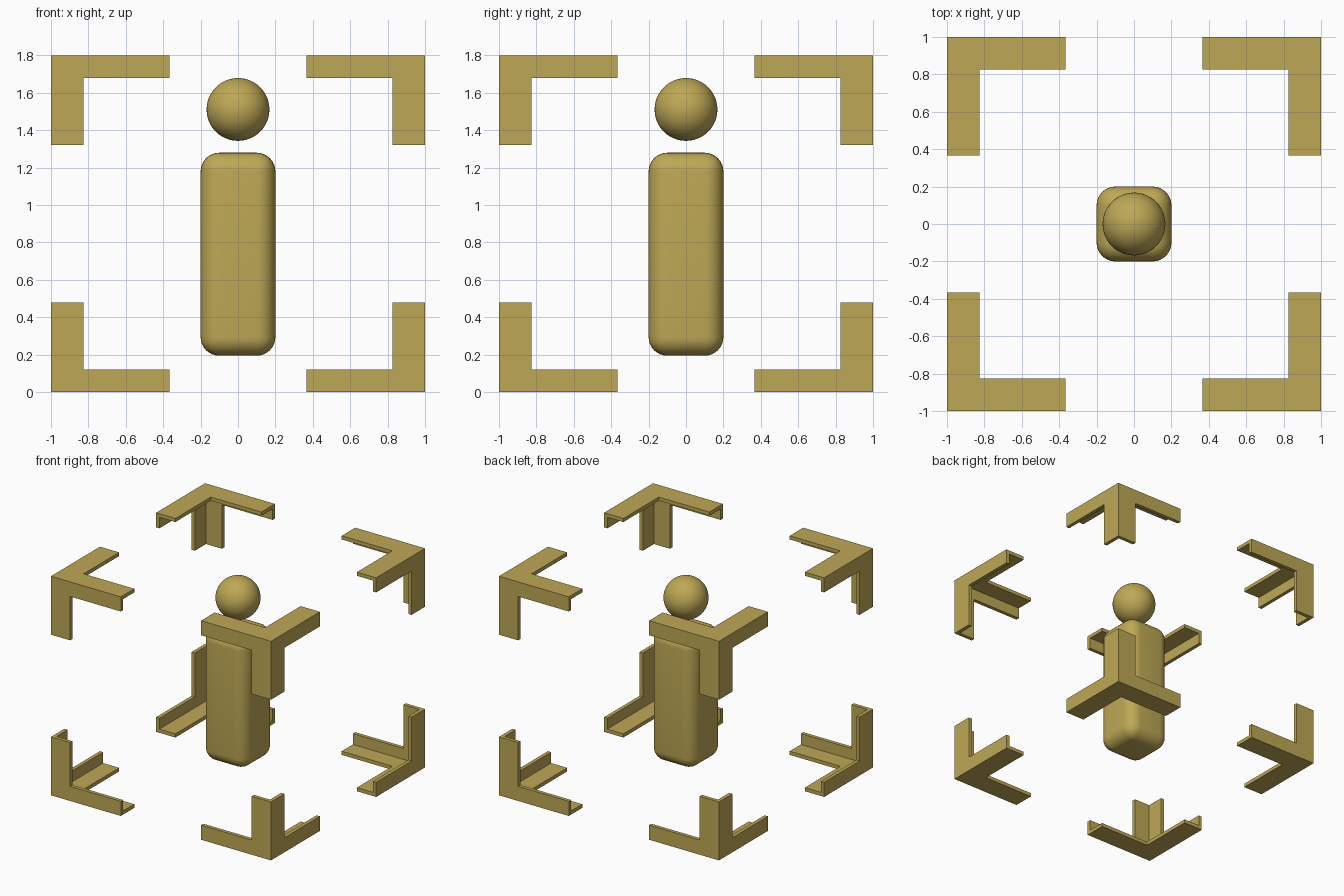
import bpy
import bmesh
from itertools import product
from math import radians
from mathutils import Vector

cube = bpy.data.objects.get("Cube")
if cube:
    bpy.data.objects.remove(cube, do_unlink=True)

# One ochre colour for everything
OCHRE = (0.515, 0.392, 0.092, 1)
ochre = bpy.data.materials.new("ochre")
ochre.use_nodes = True
ochre.diffuse_color = OCHRE
ochre.node_tree.nodes["Principled BSDF"].inputs["Base Color"].default_value = OCHRE

HEIGHT = 1.8
# Steps inward from a corner: wall thickness, flange width, arm length
FLAT_STEPS = (0, 0.03, 0.175, 0.635)
TALL_STEPS = (0, 0.03, 0.12, 0.48)


def add_object(name, bm):
    bmesh.ops.recalc_face_normals(bm, faces=bm.faces)
    mesh = bpy.data.meshes.new(name)
    bm.to_mesh(mesh)
    bm.free()
    mesh.materials.append(ochre)
    obj = bpy.data.objects.new(name, mesh)
    bpy.context.collection.objects.link(obj)
    return obj


def in_bracket(cell):
    """Cell lies in an outer wall and in at most one arm."""
    return all(0 <= i <= 2 for i in cell) and 0 in cell and cell.count(2) <= 1


def corner_bracket(name, sx, sy, top):
    """Three angle-section arms meeting at a corner of the frame."""
    bm = bmesh.new()

    def place(i, j, k):
        z = TALL_STEPS[k]
        return Vector((sx * (1 - FLAT_STEPS[i]), sy * (1 - FLAT_STEPS[j]),
                       HEIGHT - z if top else z))

    # Keep only the outer skin of the filled cells
    for cell in product(range(3), repeat=3):
        if not in_bracket(cell):
            continue
        for axis, side in product(range(3), (0, 1)):
            beside = list(cell)
            beside[axis] += 2 * side - 1
            if in_bracket(beside):
                continue
            ring = []
            for u, v in ((0, 0), (1, 0), (1, 1), (0, 1)):
                corner = list(cell)
                corner[axis] += side
                corner[(axis + 1) % 3] += u
                corner[(axis + 2) % 3] += v
                ring.append(bm.verts.new(place(*corner)))
            bm.faces.new(ring)
    bmesh.ops.remove_doubles(bm, verts=bm.verts, dist=0.001)
    bmesh.ops.recalc_face_normals(bm, faces=bm.faces)
    bmesh.ops.dissolve_limit(bm, angle_limit=radians(1), verts=bm.verts, edges=bm.edges)
    add_object(name, bm)


# Eight brackets marking the corners of the frame
for sx, sy, top in product((-1, 1), (-1, 1), (False, True)):
    corner_bracket("_".join(("top" if top else "bottom",
                             "front" if sy < 0 else "back",
                             "left" if sx > 0 else "right", "bracket")), sx, sy, top)


def smooth(obj):
    bpy.ops.object.select_all(action="DESELECT")
    obj.select_set(True)
    bpy.context.view_layer.objects.active = obj
    bpy.ops.object.shade_smooth_by_angle(angle=radians(40))


# Rounded pillar for the body
bm = bmesh.new()
bmesh.ops.create_cube(bm, size=1)
bmesh.ops.scale(bm, vec=(0.4, 0.4, 1.085), verts=bm.verts)
bmesh.ops.translate(bm, vec=(0, 0, 0.737), verts=bm.verts)
bmesh.ops.bevel(bm, geom=bm.edges[:], offset=0.1, segments=8, profile=0.5, affect="EDGES")
smooth(add_object("body", bm))

# Floating ball for the head
bm = bmesh.new()
bmesh.ops.create_uvsphere(bm, u_segments=48, v_segments=24, radius=0.168)
bmesh.ops.translate(bm, vec=(0, 0, 1.511), verts=bm.verts)
smooth(add_object("head", bm))
